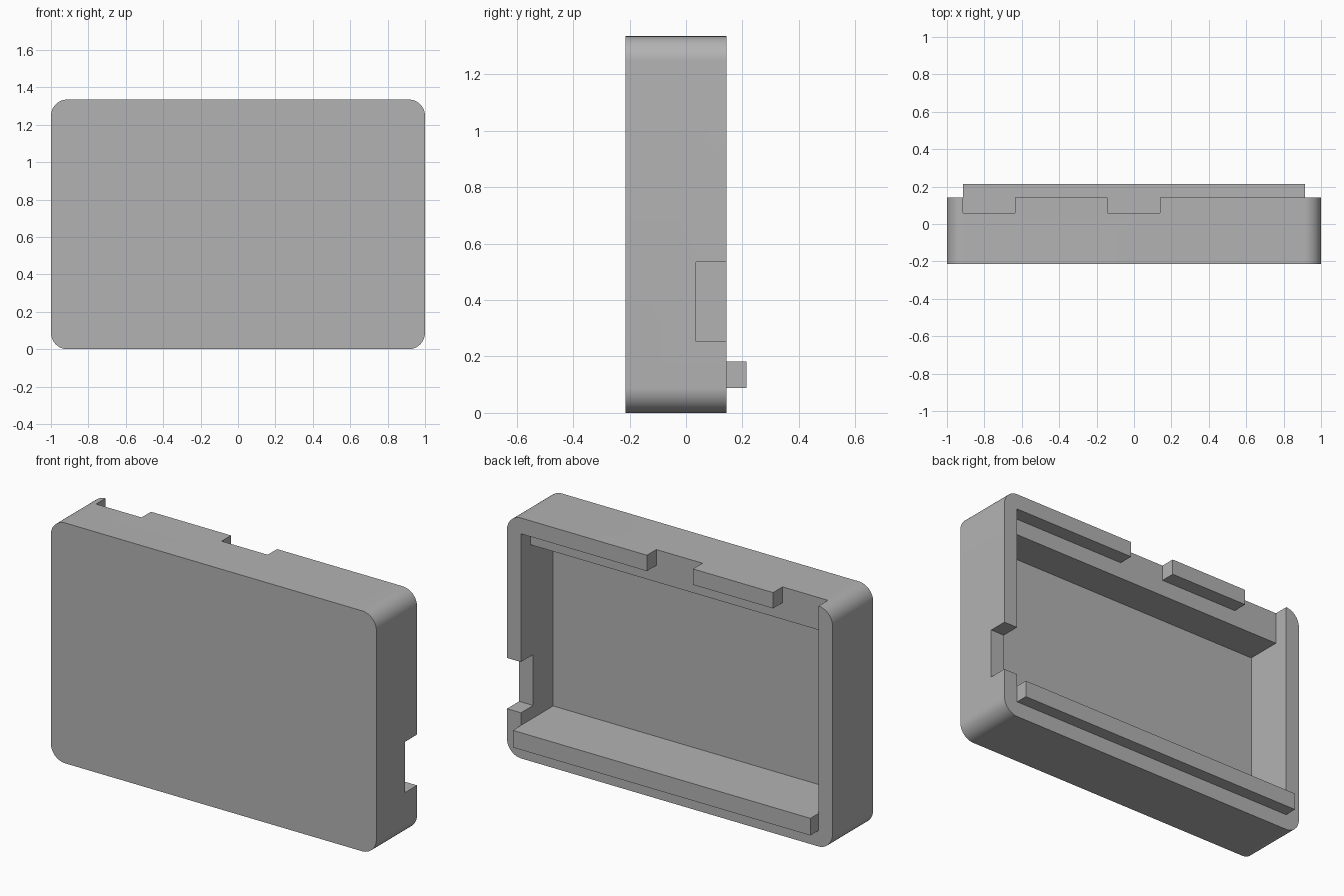
import bpy, bmesh
from math import sin, cos, pi, radians

cube = bpy.data.objects.get("Cube")
if cube:
    bpy.data.objects.remove(cube, do_unlink=True)

FRONT, RIM, BACK = -0.214, 0.143, 0.214    # depth planes
HEIGHT, RADIUS = 1.335, 0.088
INNER = 0.914                              # half width of the cavity
FLOOR, CEILING = 0.183, 1.155
GROOVE_Y = 0.06

grey = bpy.data.materials.new("plain_grey")
grey.use_nodes = True
grey.diffuse_color = (0.45, 0.45, 0.45, 1)
grey.node_tree.nodes["Principled BSDF"].inputs["Base Color"].default_value = grey.diffuse_color


def prism(name, points, offset):
    """Extrude a closed outline by an offset vector."""
    bm = bmesh.new()
    face = bm.faces.new([bm.verts.new(p) for p in points])
    new = bmesh.ops.extrude_face_region(bm, geom=[face])["geom"]
    bmesh.ops.translate(bm, vec=offset, verts=[v for v in new if isinstance(v, bmesh.types.BMVert)])
    bmesh.ops.recalc_face_normals(bm, faces=bm.faces)
    mesh = bpy.data.meshes.new(name)
    bm.to_mesh(mesh)
    bm.free()
    mesh.materials.append(grey)
    obj = bpy.data.objects.new(name, mesh)
    bpy.context.collection.objects.link(obj)
    return obj


def box(name, x0, x1, y0, y1, z0, z1):
    return prism(name, [(x0, y0, z0), (x0, y1, z0), (x0, y1, z1), (x0, y0, z1)], (x1 - x0, 0, 0))


def combine(target, tool, operation):
    """Apply a boolean and discard the tool object."""
    mod = target.modifiers.new(operation, "BOOLEAN")
    mod.operation, mod.solver, mod.object = operation, "EXACT", tool
    bpy.context.view_layer.objects.active = target
    bpy.ops.object.modifier_apply(modifier=mod.name)
    bpy.data.objects.remove(tool, do_unlink=True)


# Rounded outer shell
outline = []
corners = [(1, 1), (-1, 1), (-1, -1), (1, -1)]
steps = 12
for quarter, (sx, sz) in enumerate(corners):
    cx = sx * (1 - RADIUS)
    cz = HEIGHT / 2 + sz * (HEIGHT / 2 - RADIUS)
    for i in range(steps + 1):
        a = (quarter + i / steps) * pi / 2
        outline.append((cx + RADIUS * cos(a), FRONT, cz + RADIUS * sin(a)))
shell = prism("case_half", outline, (0, RIM - FRONT, 0))

# Cavity with a groove along the top of the opening
profile = [(-0.14, FLOOR), (0.4, FLOOR), (0.4, HEIGHT - RADIUS),
           (GROOVE_Y, HEIGHT - RADIUS), (GROOVE_Y, CEILING), (-0.14, CEILING)]
cavity = prism("cavity_cutter", [(-INNER, y, z) for y, z in profile], (2 * INNER, 0, 0))
combine(shell, cavity, "DIFFERENCE")

# Two notches through the top wall, one through the left wall
for x0, x1 in ((-INNER, -0.635), (-0.143, 0.14)):
    combine(shell, box("notch_cutter", x0, x1, GROOVE_Y, 0.4, 1.2, 1.5), "DIFFERENCE")
combine(shell, box("side_notch_cutter", 0.85, 1.2, 0.036, 0.4, 0.253, 0.535), "DIFFERENCE")

# Mating lip along the bottom of the opening
combine(shell, box("lip", -INNER, INNER, 0, BACK, RADIUS, FLOOR), "UNION")

# Clean flat areas and smooth the rounded corners
bm = bmesh.new()
bm.from_mesh(shell.data)
bmesh.ops.remove_doubles(bm, verts=bm.verts, dist=0.0002)
bmesh.ops.dissolve_limit(bm, angle_limit=radians(0.5), verts=bm.verts, edges=bm.edges)
bm.to_mesh(shell.data)
bm.free()
bpy.ops.object.select_all(action="DESELECT")
shell.select_set(True)
bpy.context.view_layer.objects.active = shell
bpy.ops.object.shade_smooth_by_angle(angle=radians(30))
